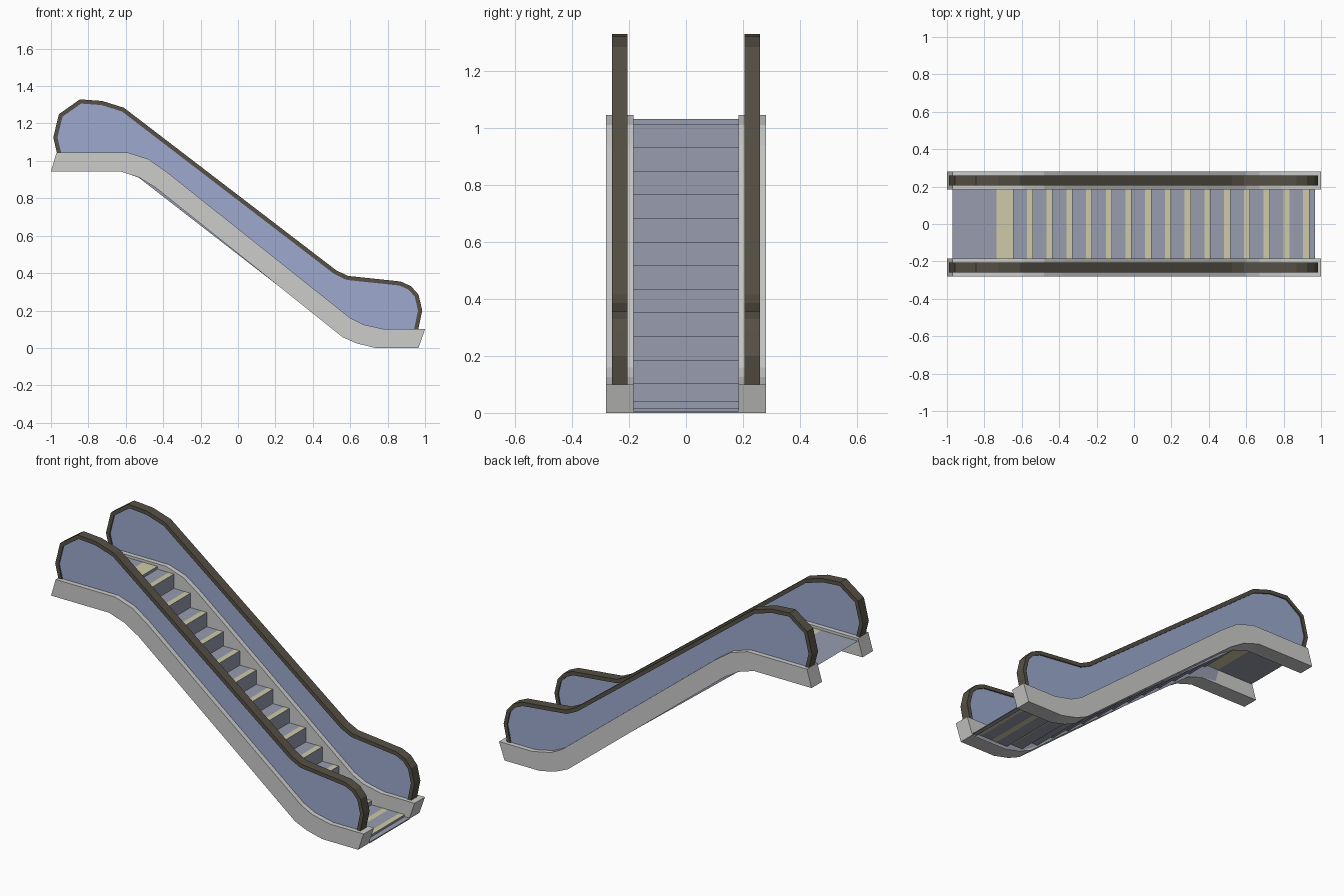
import bpy, bmesh
from mathutils import Vector

if "Cube" in bpy.data.objects:
    bpy.data.objects.remove(bpy.data.objects["Cube"])


def material(name, rgb):
    m = bpy.data.materials.new(name)
    lin = [((c / 255 + 0.055) / 1.055) ** 2.4 for c in rgb]
    m.diffuse_color = (*lin, 1)
    m.use_nodes = True
    m.node_tree.nodes["Principled BSDF"].inputs["Base Color"].default_value = m.diffuse_color
    return m


GREY = material("light_grey", (204, 204, 203))
BLUE = material("glass_blue", (157, 170, 207))
DARK = material("dark_rubber", (86, 81, 70))
STEEL = material("step_steel", (152, 157, 175))
YELLOW = material("pale_yellow", (206, 202, 168))


def finish(name, bm, mats, mirror=False, recalc=True):
    if recalc:
        bmesh.ops.recalc_face_normals(bm, faces=bm.faces)
    me = bpy.data.meshes.new(name)
    bm.to_mesh(me)
    bm.free()
    for m in mats:
        me.materials.append(m)
    ob = bpy.data.objects.new(name, me)
    bpy.context.collection.objects.link(ob)
    if mirror:
        mod = ob.modifiers.new("mirror", 'MIRROR')
        mod.use_axis = (False, True, False)
    return ob


def band(name, upper, lower, y0, y1, mat):
    """Mirrored solid between two xz paths with equal point counts."""
    bm = bmesh.new()
    rows = [[bm.verts.new((x, y, z)) for x, z in path]
            for path, y in ((upper, y0), (upper, y1), (lower, y1), (lower, y0))]
    n = len(upper)
    for r in range(4):
        a, b = rows[r], rows[(r + 1) % 4]
        for i in range(n - 1):
            bm.faces.new((a[i], a[i + 1], b[i + 1], b[i]))
    for i in (0, n - 1):
        bm.faces.new([row[i] for row in rows])
    return finish(name, bm, [mat], mirror=True)


def inset(path, d):
    """Offset an xz path to its right-hand side with mitred corners."""
    pts = [Vector(p) for p in path]
    out = []
    for i, p in enumerate(pts):
        t0 = (p - pts[max(i - 1, 0)]).normalized() if i else None
        t1 = (pts[i + 1] - p).normalized() if i < len(pts) - 1 else t0
        t0 = t0 or t1
        n0, n1 = Vector((t0.y, -t0.x)), Vector((t1.y, -t1.x))
        m = (n0 + n1).normalized()
        out.append(tuple(p + m * (d / m.dot(n0))))
    return out


# Side skirts
skirt_top = [(-0.97, 1.045), (-0.59, 1.045), (-0.48, 1.01), (-0.38, 0.94),
             (0.60, 0.16), (0.67, 0.125), (0.785, 0.10), (1.0, 0.10)]
skirt_low = [(-1.0, 0.947), (-0.63, 0.947), (-0.53, 0.915), (-0.44, 0.86),
             (0.56, 0.06), (0.635, 0.027), (0.735, 0.003), (0.965, 0.003)]
skirt_low = [(x, max(z - 0.003, 0)) for x, z in skirt_low]
band("side_skirt", skirt_top, skirt_low, 0.185, 0.28, GREY)

# Handrails
rail = [(-0.967, 1.04), (-0.988, 1.125), (-0.957, 1.25), (-0.845, 1.329),
        (-0.725, 1.32), (-0.61, 1.284), (0.525, 0.415), (0.587, 0.385),
        (0.87, 0.355), (0.925, 0.33), (0.965, 0.285), (0.985, 0.20), (0.963, 0.095)]
rail_in = inset(rail, 0.022)
band("handrail", rail, rail_in, 0.205, 0.259, DARK)

# Glass balustrades, filling the space under the handrails
bm = bmesh.new()
outline = rail_in + [(x, z - 0.01) for x, z in reversed(skirt_top[1:-1])]
face = bm.faces.new([bm.verts.new((x, 0.212, z)) for x, z in outline])
ext = bmesh.ops.extrude_face_region(bm, geom=[face])
bmesh.ops.translate(bm, vec=(0, 0.04, 0),
                    verts=[v for v in ext["geom"] if isinstance(v, bmesh.types.BMVert)])
finish("glass_balustrade", bm, [BLUE], mirror=True)

# Steps: (x start, x end, height, nosing stripe depth)
PITCH, RISE, W = 0.1055, 0.0828, 0.185
steps = [(-0.97, -0.645, 1.03, 0.09)]
for k in range(15):
    z = 1.014 - RISE * k if k < 12 else (0.042, 0.018, 0.018)[k - 12]
    x1 = -0.54 + PITCH * k
    steps.append((x1 - PITCH, x1, z, 0.033))
steps.append((0.937, 0.968, 0.006, 0))

under = [(-0.97, 1.03), (-0.74, 1.03), (-0.72, 0.955), (-0.63, 0.947), (-0.53, 0.91),
         (0.515, 0.10), (0.62, 0.032), (0.73, 0.004), (1.0, 0.004)]


def under_z(x):
    for (xa, za), (xb, zb) in zip(under, under[1:]):
        if x <= xb:
            return za + (zb - za) * (x - xa) / (xb - xa)


def quad(bm, pts, mat):
    bm.faces.new([bm.verts.new(p) for p in pts]).material_index = mat


bm = bmesh.new()
for i, (x0, x1, z, s) in enumerate(steps):
    # tread with its yellow nosing
    for a, b, m in ((x0, x1 - s, 0), (x1 - s, x1, 1)):
        if b - a > 1e-4:
            quad(bm, [(a, -W, z), (b, -W, z), (b, W, z), (a, W, z)], m)
    # riser down to the next tread
    zn = steps[i + 1][2] if i + 1 < len(steps) else 0.0
    if z - zn > 1e-4:
        quad(bm, [(x1, -W, zn), (x1, W, zn), (x1, W, z), (x1, -W, z)], 0)
    # side cheeks down to the sloping underside line
    cuts = sorted({x0, x1} | {x for x, _ in under if x0 < x < x1})
    for a, b in zip(cuts, cuts[1:]):
        za, zb = min(under_z(a), z), min(under_z(b), z)
        if z - za < 1e-4 and z - zb < 1e-4:
            continue
        for sgn in (-1, 1):
            y = sgn * (W - 0.001)
            p = [(a, y, za), (b, y, zb), (b, y, z), (a, y, z)]
            if z - za < 1e-4:
                p.pop(3)
            elif z - zb < 1e-4:
                p.pop(2)
            quad(bm, p if sgn < 0 else p[::-1], 0)
finish("steps", bm, [STEEL, YELLOW], recalc=False)
